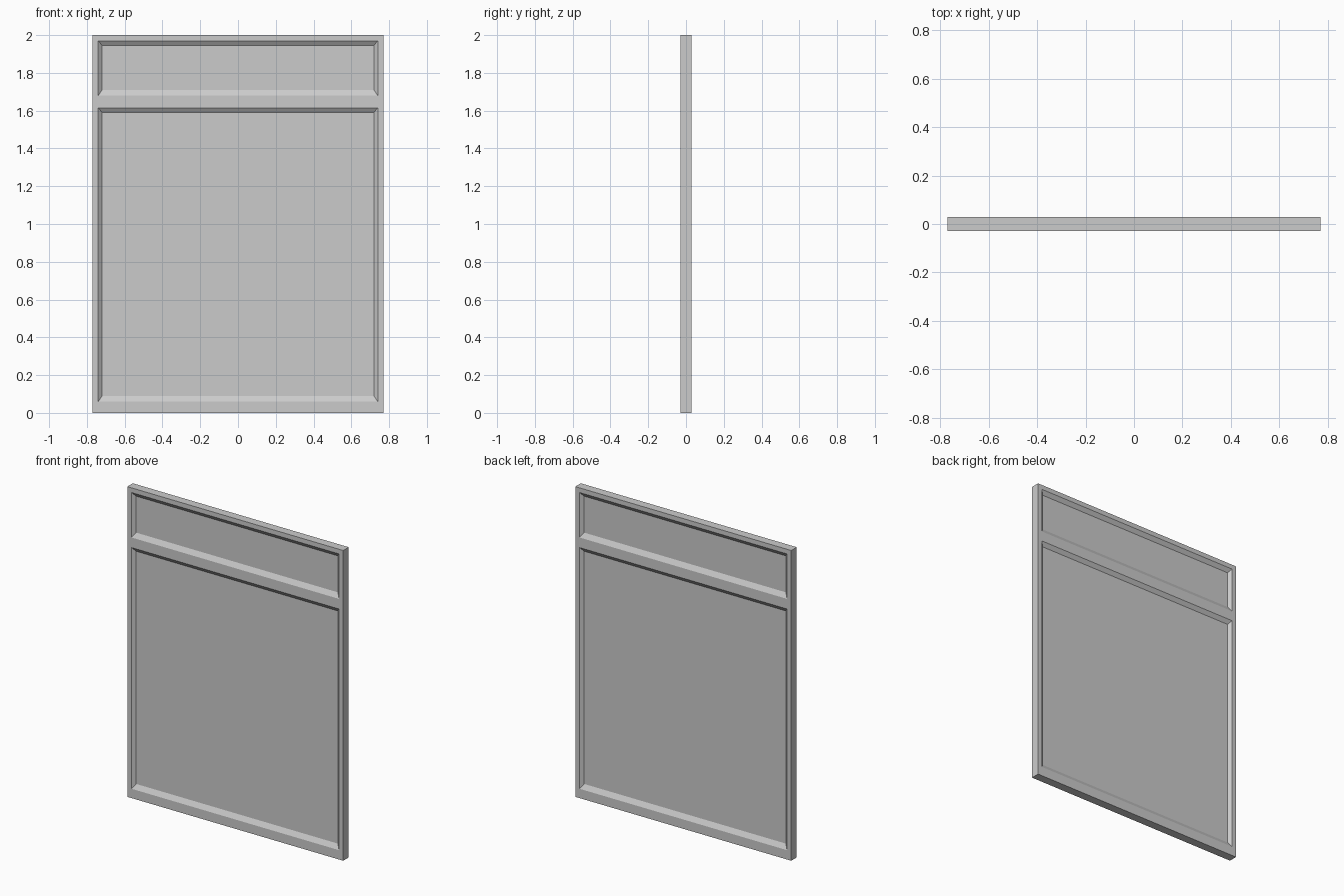
import bpy, bmesh

if "Cube" in bpy.data.objects:
    bpy.data.objects.remove(bpy.data.objects["Cube"])

# Overall size and frame layout
HALF_THICK = 0.028
RECESS = 0.018
XS = [-0.77, -0.74, 0.74, 0.77]
ZS = [0.0, 0.06, 1.615, 1.68, 1.97, 2.0]
OPENINGS = {(1, 1), (1, 3)}                 # grid cells that hold sunken panels
BEVEL_X, BEVEL_BOTTOM, BEVEL_TOP = 0.021, 0.03, 0.025

bm = bmesh.new()


def face(points):
    bm.faces.new([bm.verts.new(p) for p in points])


def rect(x0, x1, z0, z1, y):
    return [(x0, y, z0), (x1, y, z0), (x1, y, z1), (x0, y, z1)]


for side in (-1, 1):
    y = side * HALF_THICK
    for i in range(len(XS) - 1):
        for j in range(len(ZS) - 1):
            x0, x1, z0, z1 = XS[i], XS[i + 1], ZS[j], ZS[j + 1]
            outer = rect(x0, x1, z0, z1, y)
            if (i, j) not in OPENINGS:
                face(outer)                 # flat frame rails and stiles
                continue
            # Sunken panel with sloped edges
            inner = rect(x0 + BEVEL_X, x1 - BEVEL_X,
                         z0 + BEVEL_BOTTOM, z1 - BEVEL_TOP, y - side * RECESS)
            face(inner)
            for k in range(4):
                n = (k + 1) % 4
                face([outer[k], outer[n], inner[n], inner[k]])

# Outer rim joining front and back
h = HALF_THICK
for x in (XS[0], XS[-1]):
    for a, b in zip(ZS, ZS[1:]):
        face([(x, -h, a), (x, h, a), (x, h, b), (x, -h, b)])
for z in (ZS[0], ZS[-1]):
    for a, b in zip(XS, XS[1:]):
        face([(a, -h, z), (b, -h, z), (b, h, z), (a, h, z)])

bmesh.ops.remove_doubles(bm, verts=bm.verts, dist=1e-4)
bmesh.ops.recalc_face_normals(bm, faces=bm.faces)

mesh = bpy.data.meshes.new("panelled_door")
bm.to_mesh(mesh)
bm.free()
door = bpy.data.objects.new("panelled_door", mesh)
bpy.context.collection.objects.link(door)
